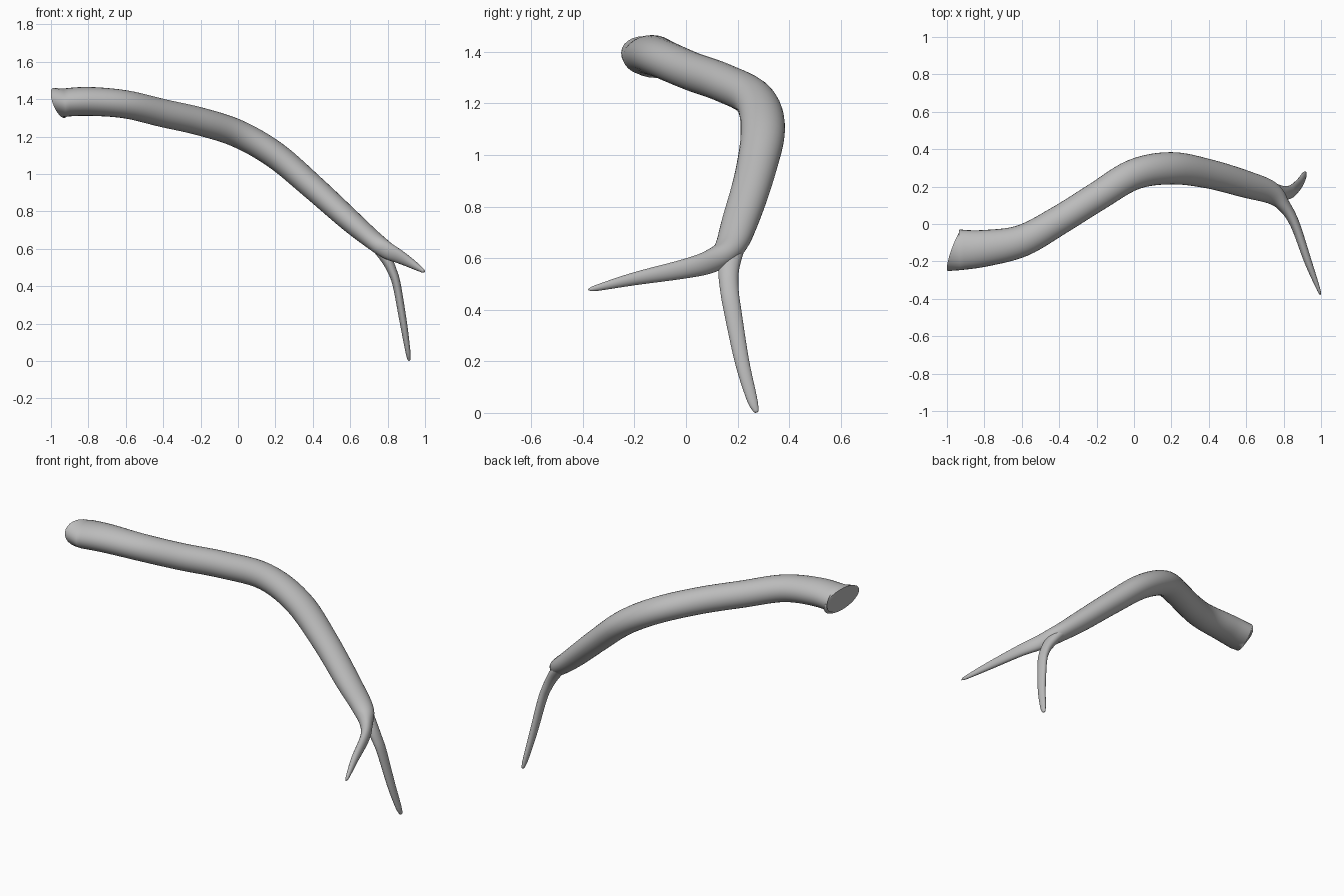
import bpy, bmesh, math
from mathutils import Vector

if "Cube" in bpy.data.objects:
    bpy.data.objects.remove(bpy.data.objects["Cube"])

bark = bpy.data.materials.new("plain grey")
bark.diffuse_color = (0.5, 0.5, 0.5, 1)
bark.use_nodes = True
bark.node_tree.nodes["Principled BSDF"].inputs["Base Color"].default_value = bark.diffuse_color
SIDES = 28


def catmull(stations, steps):
    """Smooth (x, y, z, side radius, up radius) stations."""
    s = [Vector(p) for p in stations]
    s = [s[0] * 2 - s[1]] + s + [s[-1] * 2 - s[-2]]
    out = []
    for a, b, c, d in zip(s, s[1:], s[2:], s[3:]):
        for i in range(steps):
            t = i / steps
            out.append(0.5 * (2 * b + (c - a) * t + (2 * a - 5 * b + 4 * c - d) * t * t
                              + (3 * b - a - 3 * c + d) * t ** 3))
    return out + [s[-2]]


def limb(name, stations, ref, cut=None, steps=6):
    """Tapered elliptical tube; cut = (centre, axis, axis) gives a slanted first end."""
    pts = catmull(stations, steps)
    pos = [Vector(p[:3]) for p in pts]
    bm = bmesh.new()
    rings = []
    for i, p in enumerate(pts):
        t = (pos[min(i + 1, len(pos) - 1)] - pos[max(i - 1, 0)]).normalized()
        side = t.cross(Vector(ref)).normalized()
        up = side.cross(t)
        centre, u, v = pos[i], side * p[3], up * p[4]
        if cut and i == 0:
            centre, u, v = (Vector(c) for c in cut)
        rings.append([bm.verts.new(centre + u * math.cos(k * math.tau / SIDES)
                                   + v * math.sin(k * math.tau / SIDES)) for k in range(SIDES)])
    for r0, r1 in zip(rings, rings[1:]):
        for k in range(SIDES):
            n = (k + 1) % SIDES
            bm.faces.new((r0[k], r0[n], r1[n], r1[k]))
    bm.faces.new(rings[0][::-1])
    bm.faces.new(rings[-1])
    bmesh.ops.recalc_face_normals(bm, faces=bm.faces[:])
    me = bpy.data.meshes.new(name)
    bm.to_mesh(me)
    bm.free()
    me.materials.append(bark)
    ob = bpy.data.objects.new(name, me)
    bpy.context.collection.objects.link(ob)
    bpy.ops.object.select_all(action='DESELECT')
    bpy.context.view_layer.objects.active = ob
    ob.select_set(True)
    bpy.ops.object.shade_smooth_by_angle(angle=math.radians(50))
    return ob


# Main bough, running on into the forward twig
limb("bough_and_forward_twig", [
    (-0.955, -0.14, 1.38, 0.11, 0.075),
    (-0.80, -0.13, 1.388, 0.098, 0.077),
    (-0.60, -0.09, 1.372, 0.085, 0.075),
    (-0.40, 0.02, 1.325, 0.078, 0.075),
    (-0.20, 0.145, 1.28, 0.078, 0.075),
    (0.00, 0.265, 1.215, 0.082, 0.074),
    (0.20, 0.298, 1.10, 0.086, 0.072),
    (0.40, 0.268, 0.93, 0.078, 0.067),
    (0.60, 0.212, 0.75, 0.072, 0.060),
    (0.73, 0.168, 0.64, 0.060, 0.050),
    (0.80, 0.10, 0.59, 0.036, 0.046),
    (0.86, 0.00, 0.56, 0.026, 0.038),
    (0.93, -0.20, 0.52, 0.020, 0.025),
    (0.985, -0.345, 0.485, 0.010, 0.012),
    (0.996, -0.378, 0.478, 0.003, 0.004),
], (0, 0, 1), cut=((-0.957, -0.14, 1.38), (-0.043, -0.108, 0.035), (-0.01, 0.028, 0.073)))

# Downward twig, rooted inside the fork
limb("downward_twig", [
    (0.66, 0.195, 0.695, 0.035, 0.050),
    (0.735, 0.175, 0.625, 0.035, 0.048),
    (0.79, 0.165, 0.55, 0.030, 0.040),
    (0.825, 0.168, 0.48, 0.025, 0.036),
    (0.85, 0.18, 0.40, 0.022, 0.034),
    (0.885, 0.217, 0.20, 0.019, 0.028),
    (0.907, 0.254, 0.06, 0.014, 0.021),
    (0.914, 0.270, 0.012, 0.009, 0.012),
    (0.915, 0.273, 0.001, 0.003, 0.004),
], (0, 1, 0))
